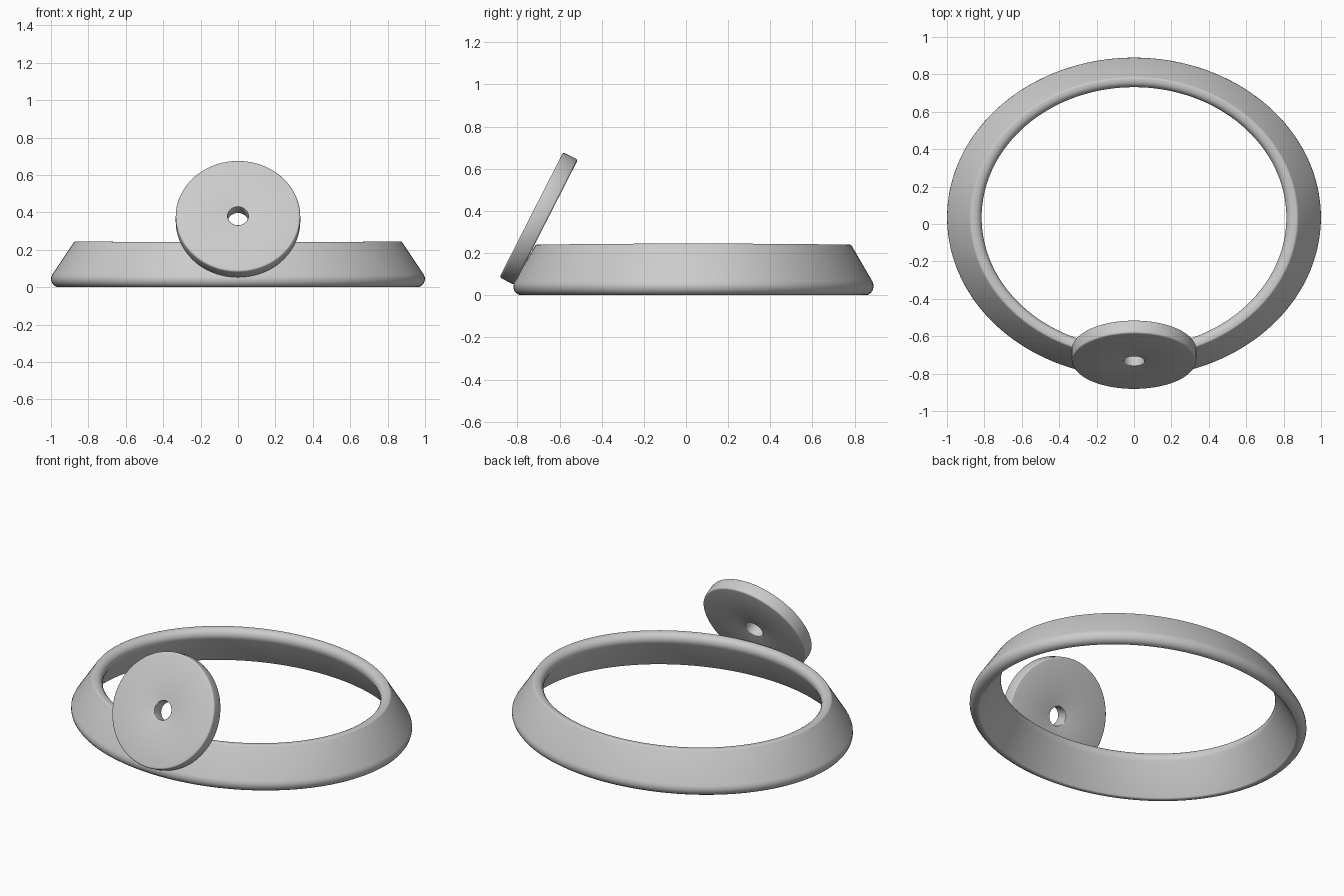
import bpy, math
from mathutils import Vector, Matrix

if "Cube" in bpy.data.objects:
    bpy.data.objects.remove(bpy.data.objects["Cube"])

grey = bpy.data.materials.new("light grey")
grey.diffuse_color = (0.6, 0.6, 0.6, 1)
grey.use_nodes = True
grey.node_tree.nodes["Principled BSDF"].inputs["Base Color"].default_value = grey.diffuse_color


def fillet(corners, steps=7):
    """Round each (x, z, radius) corner of a convex profile."""
    pts = []
    for i, (x, z, r) in enumerate(corners):
        p = Vector((x, z))
        a = (Vector(corners[i - 1][:2]) - p).normalized()
        b = (Vector(corners[(i + 1) % len(corners)][:2]) - p).normalized()
        half = a.angle(b) / 2
        centre = p + (a + b).normalized() * (r / math.sin(half))
        t = r / math.tan(half)
        start, end = p + a * t - centre, p + b * t - centre
        sweep = start.angle(end)
        for k in range(steps):
            f = k / (steps - 1)
            v = (start * math.sin((1 - f) * sweep) + end * math.sin(f * sweep)) / math.sin(sweep)
            pts.append(centre + v)
    return pts


def revolve(name, profile, segments, y_scale=1.0, sag=0.0):
    """Sweep a closed counter-clockwise profile around the z axis."""
    n = len(profile)
    verts, faces = [], []
    for s in range(segments):
        a = math.tau * s / segments
        wave = 1 - sag * (1 - math.cos(2 * a)) / 2
        verts += [(p.x * math.cos(a), p.x * math.sin(a) * y_scale, p.y * wave) for p in profile]
        for i in range(n):
            j, nxt = (i + 1) % n, (s + 1) % segments
            faces.append((s * n + i, nxt * n + i, nxt * n + j, s * n + j))
    mesh = bpy.data.meshes.new(name)
    mesh.from_pydata(verts, [], faces)
    mesh.materials.append(grey)
    obj = bpy.data.objects.new(name, mesh)
    bpy.context.collection.objects.link(obj)
    bpy.ops.object.select_all(action='DESELECT')
    obj.select_set(True)
    bpy.context.view_layer.objects.active = obj
    bpy.ops.object.shade_smooth_by_angle(angle=math.radians(35))
    return obj


# Oval band with sloping walls and rounded rims
band = revolve("oval_band", fillet([
    (0.942, 0, 0.015), (1.038, 0, 0.044), (0.875, 0.245, 0.015), (0.78, 0.245, 0.04)]),
    128, y_scale=0.855, sag=0.02)
band.location = (0, 0.035, 0)

# Leaning disc with a central hole
disc = revolve("tilted_disc", fillet([
    (0.055, -0.039, 0.004), (0.333, -0.039, 0.01),
    (0.333, 0.039, 0.01), (0.055, 0.039, 0.004)], 4), 96)
disc.matrix_world = Matrix.Translation((0, -0.699, 0.364)) @ Matrix.Rotation(math.radians(63), 4, 'X')
